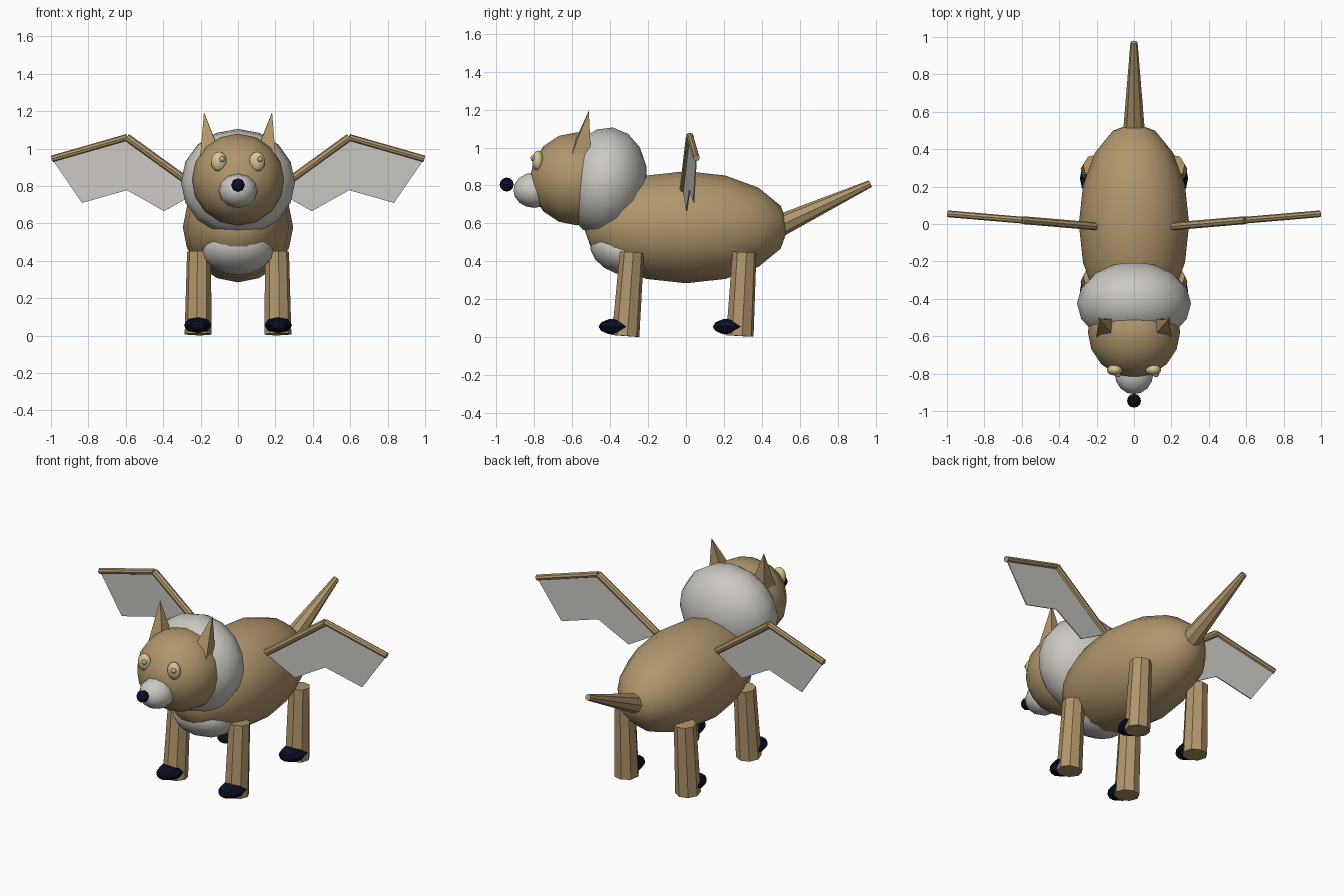
import bpy, bmesh, math
from mathutils import Matrix, Vector

if "Cube" in bpy.data.objects:
    bpy.data.objects.remove(bpy.data.objects["Cube"])


def material(name, rgb):
    m = bpy.data.materials.new(name)
    m.diffuse_color = (*rgb, 1)
    m.use_nodes = True
    m.node_tree.nodes["Principled BSDF"].inputs["Base Color"].default_value = m.diffuse_color
    return m


TAN = material("tan_fur", (0.44, 0.305, 0.15))
GREY = material("pale_grey_fur", (0.60, 0.58, 0.54))
NAVY = material("dark_navy", (0.004, 0.004, 0.020))
YELLOW = material("pale_yellow", (0.66, 0.57, 0.27))
PUPIL = material("mid_grey", (0.42, 0.42, 0.42))


def finish(bm, name, mat, smooth=0):
    bmesh.ops.recalc_face_normals(bm, faces=bm.faces)
    me = bpy.data.meshes.new(name)
    bm.to_mesh(me)
    bm.free()
    ob = bpy.data.objects.new(name, me)
    bpy.context.collection.objects.link(ob)
    me.materials.append(mat)
    if smooth:
        bpy.ops.object.select_all(action='DESELECT')
        ob.select_set(True)
        bpy.context.view_layer.objects.active = ob
        bpy.ops.object.shade_smooth_by_angle(angle=math.radians(smooth))
    return ob


def ball(name, mat, centre, radii, seg=16, rings=8, tilt=0, smooth=40):
    """Ellipsoid with its poles along y, tilted about x."""
    bm = bmesh.new()
    bmesh.ops.create_uvsphere(bm, u_segments=seg, v_segments=rings, radius=1)
    bm.transform(Matrix.Translation(centre)
                 @ Matrix.Rotation(math.radians(tilt), 4, 'X')
                 @ Matrix.Diagonal((*radii, 1))
                 @ Matrix.Rotation(math.pi / 2, 4, 'X'))
    return finish(bm, name, mat, smooth)


def rod(name, mat, a, b, ra, rb, sides=8, turn=0, smooth=40):
    """Tapered rod from a to b."""
    a, b = Vector(a), Vector(b)
    d = b - a
    bm = bmesh.new()
    bmesh.ops.create_cone(bm, cap_ends=True, segments=sides,
                          radius1=ra, radius2=rb, depth=d.length)
    bm.transform(Matrix.Translation((a + b) / 2)
                 @ d.to_track_quat('Z', 'Y').to_matrix().to_4x4()
                 @ Matrix.Rotation(math.radians(turn), 4, 'Z'))
    return finish(bm, name, mat, smooth)


# Body, chest patch, mane and head
ball("body", TAN, (0, 0, 0.58), (0.295, 0.54, 0.295))
ball("chest_patch", GREY, (0, -0.33, 0.455), (0.19, 0.18, 0.125), tilt=-18)
ball("mane", GREY, (0, -0.425, 0.82), (0.305, 0.22, 0.288), tilt=-8)
ball("head", TAN, (0, -0.575, 0.835), (0.247, 0.247, 0.245))

# Muzzle and nose
ball("muzzle", GREY, (0, -0.80, 0.775), (0.103, 0.11, 0.093), 12, 8)
ball("nose", NAVY, (0, -0.945, 0.805), (0.037, 0.037, 0.037), 8, 6, smooth=0)

# Tail
rod("tail", TAN, (0, 0.45, 0.568), (0, 0.972, 0.81), 0.062, 0.019)

for side, s in (("left", 1), ("right", -1)):
    # Eyes and pupils
    ball(side + "_eye", YELLOW, (s * 0.102, -0.78, 0.93),
         (0.043, 0.030, 0.054), 12, 8)
    ball(side + "_pupil", PUPIL, (s * 0.102 + 0.016, -0.805, 0.943),
         (0.016, 0.014, 0.016), 8, 6)

    # Four-sided ears
    rod(side + "_ear", TAN, (s * 0.145, -0.555, 0.96), (s * 0.182, -0.512, 1.195),
        0.075, 0, sides=4, smooth=0)

    # Legs and paws
    for end, top, foot in (("front", -0.285, -0.318), ("hind", 0.308, 0.284)):
        rod(f"{end}_leg_{side}", TAN, (s * 0.213, foot, 0.007),
            (s * 0.209, top, 0.448), 0.073, 0.064)
        ball(f"{end}_paw_{side}", NAVY, (s * 0.215, foot - 0.039, 0.056),
             (0.074, 0.104, 0.045), 8, 6, smooth=30)

    # Wing bones, swept slightly back towards the tip
    def wing(x, z):
        return Vector((s * x, 0.085 * x - 0.03, z))

    root, elbow, tip = wing(0.20, 0.775), wing(0.594, 1.06), wing(0.995, 0.945)
    rod(side + "_wing_upper_bone", TAN, root, elbow, 0.021, 0.021)
    rod(side + "_wing_outer_bone", TAN, elbow, tip, 0.018, 0.018)

    # Thin wing membrane in two panels
    low = [wing(0.395, 0.666), wing(0.594, 0.778), wing(0.834, 0.71)]
    bm = bmesh.new()
    r, e, t, p, q, w = [bm.verts.new(v) for v in (root, elbow, tip, *low)]
    bm.faces.new((r, p, q, e))
    bm.faces.new((e, q, w, t))
    ob = finish(bm, side + "_wing_membrane", GREY)
    mod = ob.modifiers.new("thickness", 'SOLIDIFY')
    mod.thickness = 0.006
    mod.offset = 0
